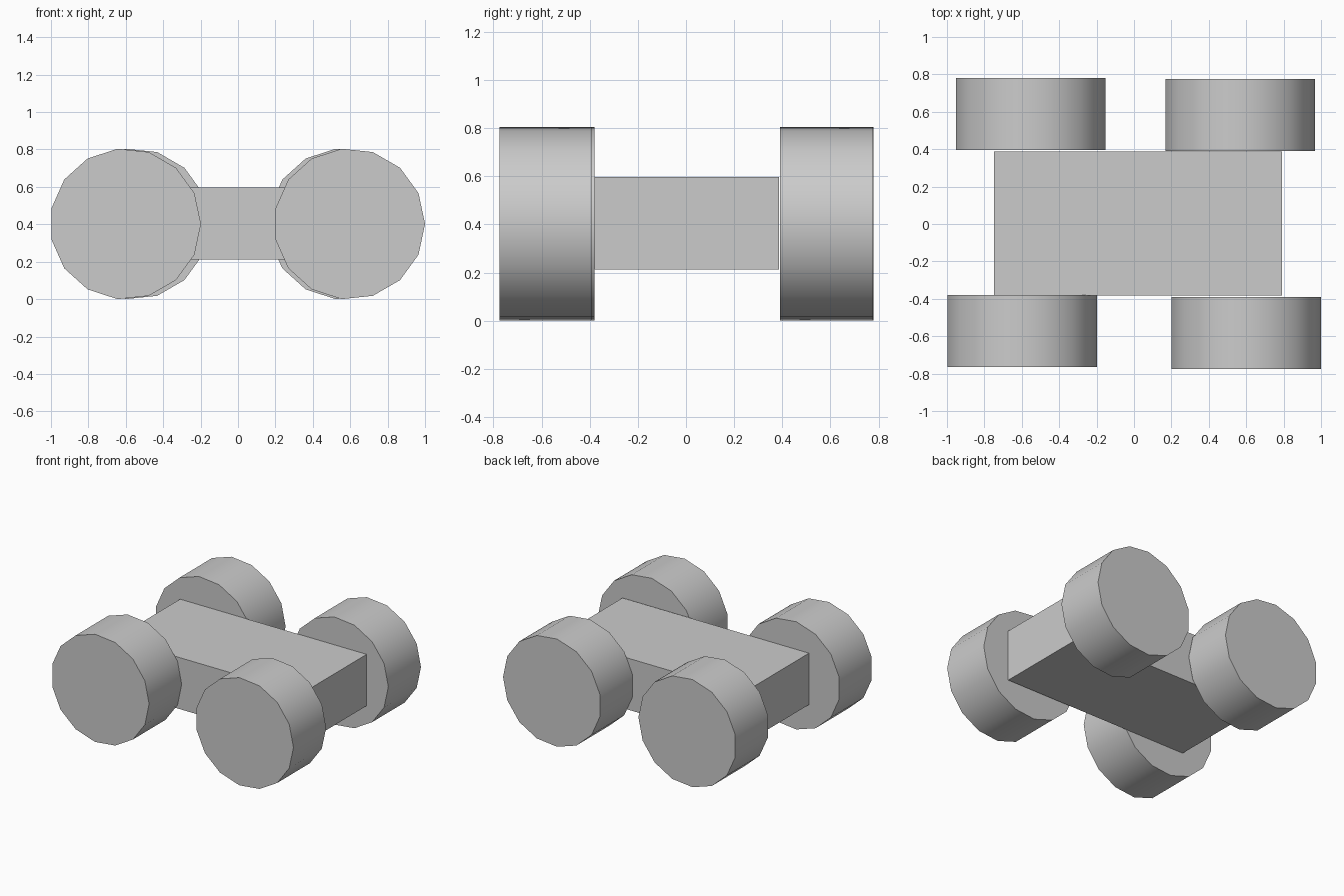
import bpy, bmesh, math

if "Cube" in bpy.data.objects:
    bpy.data.objects.remove(bpy.data.objects["Cube"])

SIDES, RADIUS, WIDTH = 15, 0.404, 0.385


def make_object(name, bm):
    bmesh.ops.recalc_face_normals(bm, faces=bm.faces)
    mesh = bpy.data.meshes.new(name)
    bm.to_mesh(mesh)
    bm.free()
    obj = bpy.data.objects.new(name, mesh)
    bpy.context.collection.objects.link(obj)
    return obj


def wheel(name, x, y):
    # 15-sided disc in the XZ plane, one corner pointing to +x, extruded along y
    bm = bmesh.new()
    z = RADIUS * math.sin(math.radians(96))
    ring = []
    for i in range(SIDES):
        a = 2 * math.pi * i / SIDES
        ring.append(bm.verts.new((x + RADIUS * math.cos(a), y - WIDTH / 2, z + RADIUS * math.sin(a))))
    face = bm.faces.new(ring)
    new = bmesh.ops.extrude_face_region(bm, geom=[face], use_keep_orig=True)["geom"]
    verts = [v for v in new if isinstance(v, bmesh.types.BMVert)]
    bmesh.ops.translate(bm, vec=(0, WIDTH, 0), verts=verts)
    obj = make_object(name, bm)
    bpy.ops.object.select_all(action='DESELECT')
    obj.select_set(True)
    bpy.context.view_layer.objects.active = obj
    bpy.ops.object.shade_smooth_by_angle(angle=math.radians(30))


# Chassis block
bm = bmesh.new()
bmesh.ops.create_cube(bm, size=1)
bmesh.ops.scale(bm, vec=(1.54, 0.768, 0.384), verts=bm.verts)
bmesh.ops.translate(bm, vec=(0.021, 0.003, 0.405), verts=bm.verts)
make_object("chassis", bm)

# Four slightly misaligned wheels
for name, x, y in [
    ("front_left_wheel", -0.602, -0.573),
    ("front_right_wheel", 0.596, -0.582),
    ("back_left_wheel", -0.557, 0.587),
    ("back_right_wheel", 0.564, 0.582),
]:
    wheel(name, x, y)
